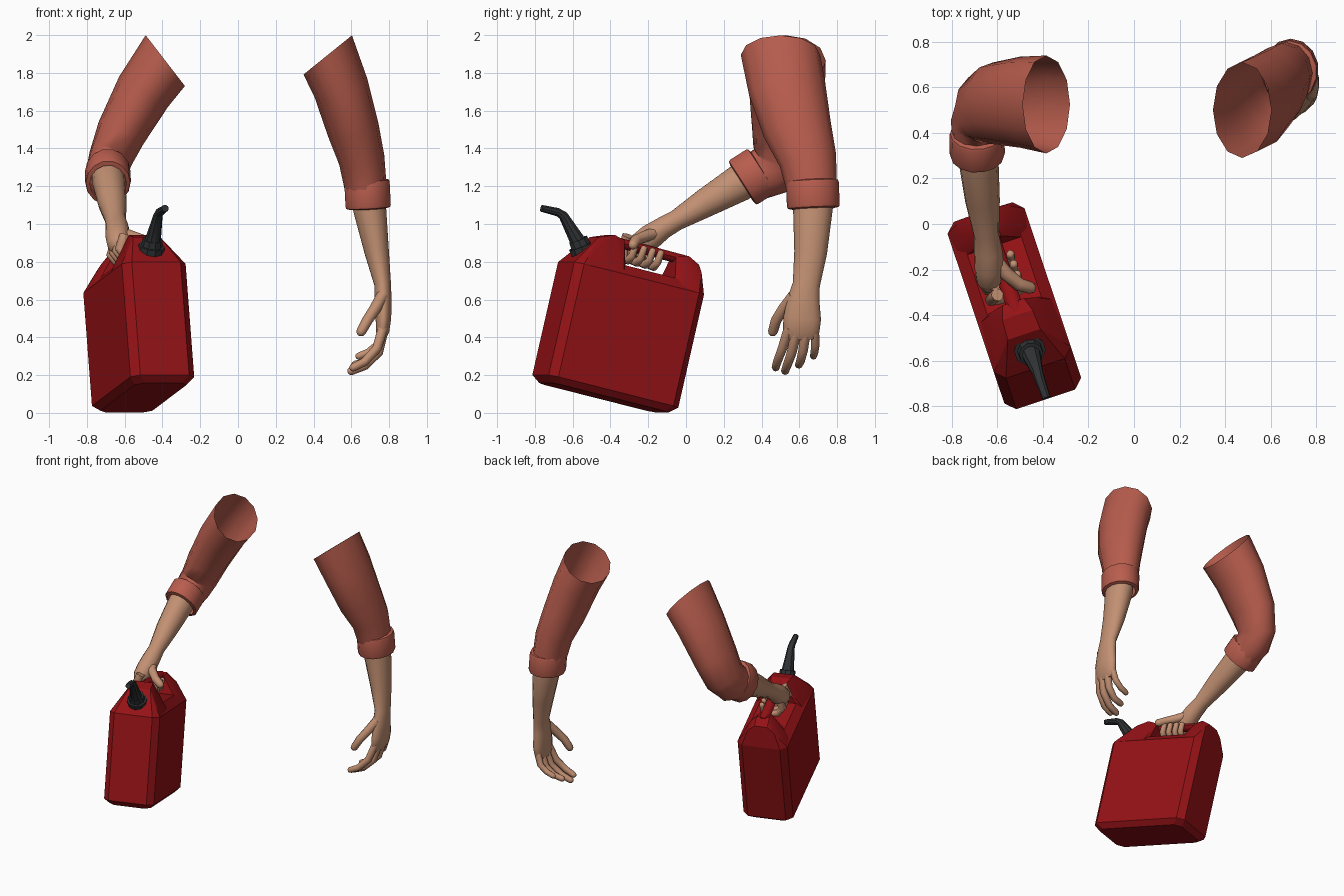
import bpy, bmesh, math
from mathutils import Vector, Matrix


def material(name, rgb):
    m = bpy.data.materials.new(name)
    m.diffuse_color = (*rgb, 1)
    return m


RED = material("can red", (0.30, 0.006, 0.008))
BLACK = material("spout black", (0.03, 0.032, 0.034))
CLOTH = material("sleeve cloth", (0.48, 0.11, 0.075))
SKIN = material("skin", (0.54, 0.28, 0.17))

# Can frame: local x = width, -y = spout end, z = up the can
CAN = (Matrix.Translation((-0.50, -0.435, 0.08))
       @ Matrix.Rotation(math.radians(18.5), 4, 'Z')
       @ Matrix.Rotation(math.radians(-13.5), 4, 'X'))


def finish(name, bm, mat, matrix=None, angle=40):
    bmesh.ops.recalc_face_normals(bm, faces=bm.faces)
    me = bpy.data.meshes.new(name)
    bm.to_mesh(me)
    bm.free()
    me.materials.append(mat)
    ob = bpy.data.objects.new(name, me)
    bpy.context.collection.objects.link(ob)
    if matrix:
        ob.matrix_world = matrix
    bpy.ops.object.select_all(action='DESELECT')
    ob.select_set(True)
    bpy.context.view_layer.objects.active = ob
    if angle:
        bpy.ops.object.shade_smooth_by_angle(angle=math.radians(angle))
    return ob


def skin_rings(bm, rings, cap_start, cap_end):
    vs = [[bm.verts.new(p) for p in ring] for ring in rings]
    n = len(vs[0])
    for a, b in zip(vs, vs[1:]):
        for i in range(n):
            j = (i + 1) % n
            bm.faces.new((a[i], a[j], b[j], b[i]))
    if cap_start:
        bm.faces.new(vs[0][::-1])
    if cap_end:
        bm.faces.new(vs[-1])


def tube(bm, sections, ref, n=12, caps=(False, False), first_dir=None):
    """Elliptical sections (centre, radius along ref, other radius)."""
    pts = [Vector(s[0]) for s in sections]
    rings = []
    for i, (c, a, b) in enumerate(sections):
        t = pts[min(i + 1, len(pts) - 1)] - pts[max(i - 1, 0)]
        if i == 0 and first_dir:
            t = Vector(first_dir)
        t.normalize()
        e1 = Vector(ref) - t * t.dot(Vector(ref))
        e1.normalize()
        e2 = t.cross(e1)
        rings.append([pts[i] + e1 * a * math.cos(k * math.tau / n)
                      + e2 * b * math.sin(k * math.tau / n) for k in range(n)])
    skin_rings(bm, rings, *caps)


def finger(bm, points, r, ref):
    """Tapered round tube with a rounded tip."""
    pts = [Vector(p) for p in points]
    d = (pts[-1] - pts[-2]).normalized()
    secs = [(p, r * (1 - 0.07 * i), r * (1 - 0.07 * i)) for i, p in enumerate(pts)]
    secs += [(pts[-1] + d * r * 0.5, r * 0.6, r * 0.6),
             (pts[-1] + d * r * 0.72, r * 0.25, r * 0.25)]
    tube(bm, secs, ref, 8, (True, True))


def cuff(name, a, b, r1, r2, ref):
    """Rolled band: inner rim, outer wall, inner rim."""
    a, b = Vector(a), Vector(b)
    d = (b - a) * 0.04
    bm = bmesh.new()
    tube(bm, [(a, r1 * 0.8, r2 * 0.8), (a + d, r1 * 0.97, r2 * 0.97),
              (a + 3 * d, r1, r2), (b - 3 * d, r1, r2),
              (b - d, r1 * 0.97, r2 * 0.97), (b, r1 * 0.8, r2 * 0.8)], ref, 14)
    finish(name, bm, CLOTH, angle=50)


# ---- Fuel can body: chamfered box
def octagon(w, l, u, c=0.042):
    half = [(w - c, -l), (w, -l + c), (w, l - c), (w - c, l)]
    return [(x, y, u) for x, y in half] + [(-x, y, u) for x, y in half[::-1]]


bm = bmesh.new()
skin_rings(bm, [octagon(0.145, 0.335, 0), octagon(0.178, 0.372, 0.035),
                octagon(0.178, 0.372, 0.65), octagon(0.125, 0.332, 0.70)], True, True)
finish("can_body", bm, RED, CAN, 0)


# ---- Raised ends that carry the handle: convex blocks mirrored in width
def hump(name, points):
    bm = bmesh.new()
    for x, y, z in points:
        bm.verts.new((x, y, z))
        bm.verts.new((-x, y, z))
    bmesh.ops.convex_hull(bm, input=bm.verts)
    bmesh.ops.dissolve_limit(bm, angle_limit=0.03, verts=bm.verts, edges=bm.edges)
    finish(name, bm, RED, CAN, 25)


hump("front_hump", [(0.136, -0.372, 0.65), (0.178, -0.33, 0.65), (0.165, -0.10, 0.66),
                    (0.12, -0.085, 0.70), (0.075, -0.25, 0.815), (0.10, -0.22, 0.79),
                    (0.07, -0.165, 0.847), (0.05, -0.10, 0.835)])
hump("rear_hump", [(0.136, 0.372, 0.65), (0.178, 0.33, 0.65), (0.165, 0.24, 0.66),
                   (0.12, 0.20, 0.70), (0.045, 0.338, 0.805), (0.095, 0.345, 0.765),
                   (0.045, 0.27, 0.838), (0.09, 0.26, 0.79), (0.04, 0.205, 0.82)])

# ---- Handle bar
bm = bmesh.new()
tube(bm, [((0, -0.15, 0.818), 0.036, 0.027), ((0, 0.28, 0.813), 0.036, 0.027)],
     (1, 0, 0), 10, (True, True))
finish("can_handle", bm, RED, CAN)

# ---- Spout: stepped collar, tapering stem, bent nozzle
bm = bmesh.new()
tube(bm, [((-0.463, -0.54, 0.845), 0.07, 0.07), ((-0.457, -0.556, 0.885), 0.07, 0.07)],
     (1, 0, 0), 10, (True, True))
tube(bm, [((-0.457, -0.556, 0.88), 0.056, 0.056), ((-0.452, -0.571, 0.918), 0.053, 0.053)],
     (1, 0, 0), 10, (True, True))
tube(bm, [((-0.453, -0.568, 0.90), 0.044, 0.044), ((-0.424, -0.65, 1.045), 0.025, 0.026),
          ((-0.414, -0.68, 1.063), 0.023, 0.023), ((-0.385, -0.765, 1.083), 0.019, 0.019)],
     (1, 0, 0), 10, (True, True))
finish("spout", bm, BLACK, angle=35)

# ---- Hanging arm
Y = (0, 1, 0)
bm = bmesh.new()
tube(bm, [((0.475, 0.50, 1.895), 0.21, 0.165), ((0.545, 0.535, 1.72), 0.205, 0.148),
          ((0.61, 0.59, 1.50), 0.182, 0.138), ((0.655, 0.645, 1.34), 0.153, 0.122),
          ((0.675, 0.665, 1.20), 0.135, 0.112)], Y, 12, first_dir=(0.63, 0, -0.78))
finish("hanging_sleeve", bm, CLOTH, angle=60)
cuff("hanging_cuff", (0.682, 0.668, 1.235), (0.69, 0.675, 1.08), 0.14, 0.123, Y)

bm = bmesh.new()
tube(bm, [((0.67, 0.66, 1.27), 0.10, 0.085), ((0.697, 0.672, 1.08), 0.105, 0.09),
          ((0.735, 0.66, 0.85), 0.087, 0.066), ((0.766, 0.637, 0.68), 0.072, 0.045),
          ((0.768, 0.622, 0.60), 0.085, 0.046), ((0.77, 0.615, 0.50), 0.10, 0.042),
          ((0.765, 0.61, 0.43), 0.096, 0.036), ((0.758, 0.61, 0.39), 0.075, 0.02)],
     Y, 14, (False, True))
finger(bm, [(0.768, 0.545, 0.45), (0.735, 0.51, 0.34), (0.67, 0.483, 0.27), (0.61, 0.475, 0.24)], 0.027, Y)
finger(bm, [(0.77, 0.587, 0.44), (0.742, 0.56, 0.32), (0.67, 0.535, 0.25), (0.60, 0.525, 0.222)], 0.028, Y)
finger(bm, [(0.77, 0.635, 0.44), (0.745, 0.62, 0.33), (0.685, 0.605, 0.27), (0.62, 0.597, 0.255)], 0.027, Y)
finger(bm, [(0.768, 0.68, 0.45), (0.74, 0.685, 0.36), (0.69, 0.68, 0.32), (0.64, 0.675, 0.30)], 0.024, Y)
finger(bm, [(0.765, 0.57, 0.62), (0.725, 0.515, 0.55), (0.685, 0.477, 0.49), (0.652, 0.46, 0.43)], 0.033, Y)
finish("hanging_hand", bm, SKIN, angle=60)

# ---- Carrying arm, bent at the elbow
X = (1, 0, 0)
bm = bmesh.new()
tube(bm, [((-0.385, 0.525, 1.865), 0.17, 0.215), ((-0.50, 0.535, 1.70), 0.152, 0.20),
          ((-0.62, 0.53, 1.48), 0.132, 0.18), ((-0.675, 0.505, 1.345), 0.117, 0.16),
          ((-0.69, 0.45, 1.285), 0.114, 0.142), ((-0.69, 0.36, 1.245), 0.11, 0.125)],
     X, 12, first_dir=(-0.79, 0, -0.61))
finish("carrying_sleeve", bm, CLOTH, angle=60)
cuff("carrying_cuff", (-0.69, 0.405, 1.285), (-0.688, 0.295, 1.215), 0.121, 0.142, X)

bm = bmesh.new()
tube(bm, [((-0.685, 0.41, 1.285), 0.09, 0.10), ((-0.683, 0.28, 1.215), 0.088, 0.10),
          ((-0.665, 0.10, 1.11), 0.076, 0.078), ((-0.648, -0.05, 1.02), 0.055, 0.056),
          ((-0.64, -0.12, 0.98), 0.062, 0.06), ((-0.635, -0.19, 0.93), 0.066, 0.07),
          ((-0.638, -0.25, 0.89), 0.055, 0.062), ((-0.64, -0.285, 0.87), 0.03, 0.035)],
     X, 14, (False, True))
# fingers wrap around the handle, from outside to inside
for y in (-0.055, -0.005, 0.045, 0.092):
    path = [(-0.055, 0.87), (-0.088, 0.80), (-0.05, 0.748), (0.015, 0.738), (0.052, 0.765), (0.055, 0.81)]
    finger(bm, [CAN @ Vector((w, y + 0.02 * k / 5, u)) for k, (w, u) in enumerate(path)],
           0.029, CAN.to_3x3() @ Vector((0, 1, 0)))
finger(bm, [(-0.635, -0.13, 0.96), (-0.565, -0.215, 0.935), (-0.505, -0.265, 0.915),
            (-0.455, -0.28, 0.89)], 0.034, (0, 0, 1))
finish("carrying_hand", bm, SKIN, angle=60)
